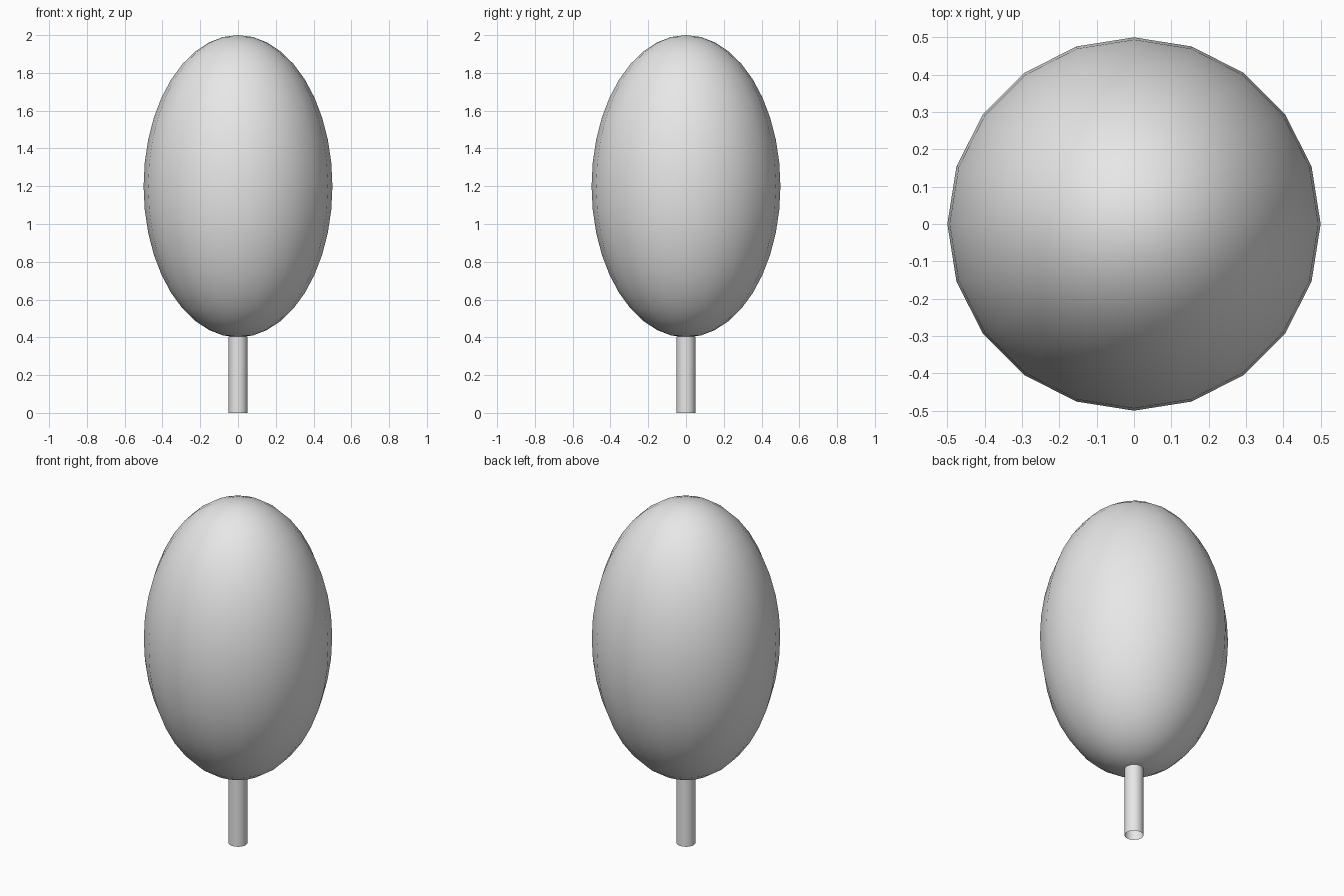
import bpy

SIDES = 20

cube = bpy.data.objects.get("Cube")
if cube:
    bpy.data.objects.remove(cube, do_unlink=True)

# One plain grey for the whole tree
grey = bpy.data.materials.new("light_grey")
grey.use_nodes = True
colour = (0.8, 0.8, 0.8, 1)
grey.diffuse_color = colour
grey.node_tree.nodes["Principled BSDF"].inputs["Base Color"].default_value = colour


def finish(name):
    """Name the active object, colour it and shade it smooth."""
    obj = bpy.context.object
    obj.name = obj.data.name = name
    obj.data.materials.append(grey)
    bpy.ops.object.shade_smooth()
    return obj


# Egg-shaped crown
bpy.ops.mesh.primitive_uv_sphere_add(
    segments=SIDES, ring_count=SIDES, radius=0.5, location=(0, 0, 1.2))
crown = finish("crown")
crown.scale.z = 1.6

# Thin open trunk meeting the underside of the crown
bpy.ops.mesh.primitive_cylinder_add(
    vertices=SIDES, radius=0.05, depth=0.405, end_fill_type='NOTHING',
    location=(0, 0, 0.2025))
finish("trunk")
